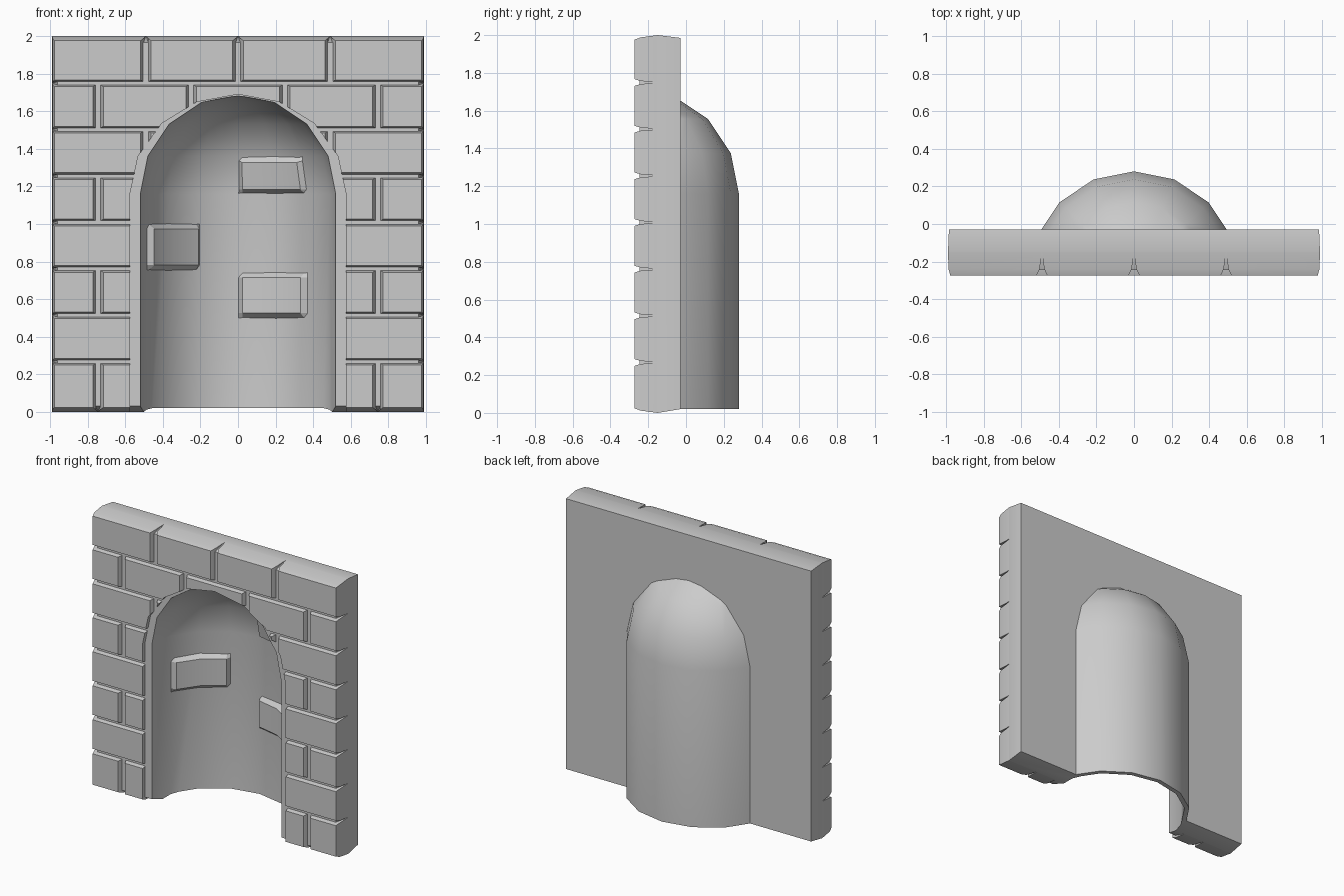
import bpy, bmesh, math
from math import sin, cos, radians

if "Cube" in bpy.data.objects:
    bpy.data.objects.remove(bpy.data.objects["Cube"], do_unlink=True)

STEP = radians(22.5)
CENTRE_Y = -0.28      # axis of the niche
SPRING_Z = 1.16       # height where the dome begins
INNER_R, OUTER_R = 0.527, 0.56
HALF_W, HEIGHT = 0.99, 2.0

stone = bpy.data.materials.new("grey_stone")
stone.use_nodes = True
colour = (0.6, 0.6, 0.6, 1)
stone.diffuse_color = colour
stone.node_tree.nodes["Principled BSDF"].inputs["Base Color"].default_value = colour


def finish(name, bm):
    bmesh.ops.recalc_face_normals(bm, faces=bm.faces[:])
    mesh = bpy.data.meshes.new(name)
    bm.to_mesh(mesh)
    bm.free()
    mesh.materials.append(stone)
    obj = bpy.data.objects.new(name, mesh)
    bpy.context.collection.objects.link(obj)
    return obj


def loft(bm, rings):
    """Closed solid skinned through rings of equal point count."""
    loops = [[bm.verts.new(p) for p in ring] for ring in rings]
    n = len(loops[0])
    for a, b in zip(loops, loops[1:]):
        for i in range(n):
            j = (i + 1) % n
            bm.faces.new((a[i], a[j], b[j], b[i]))
    bm.faces.new(loops[0])
    bm.faces.new(loops[-1])


def rect(y, x0, x1, z0, z1):
    return [(x0, y, z0), (x1, y, z0), (x1, y, z1), (x0, y, z1)]


def domed_column(name, r, z0, front=None):
    """Sixteen-sided column with a round cap, optionally cut off at a front plane."""
    bm = bmesh.new()
    levels = [(z0, r)] + [(SPRING_Z + r * sin(k * STEP), r * cos(k * STEP)) for k in range(4)]
    levels.append((SPRING_Z + r, 0.002))
    loft(bm, [[(q * sin(k * STEP), CENTRE_Y + q * cos(k * STEP), z) for k in range(16)]
              for z, q in levels])
    if front is not None:
        geom = bm.verts[:] + bm.edges[:] + bm.faces[:]
        bmesh.ops.bisect_plane(bm, geom=geom, plane_co=(0, front, 0),
                               plane_no=(0, 1, 0), clear_inner=True)
        bmesh.ops.holes_fill(bm, edges=[e for e in bm.edges if e.is_boundary], sides=0)
    return finish(name, bm)


def activate(obj):
    bpy.ops.object.select_all(action='DESELECT')
    obj.select_set(True)
    bpy.context.view_layer.objects.active = obj


def boolean(obj, other, operation):
    other.hide_render = True
    mod = obj.modifiers.new(operation.lower(), 'BOOLEAN')
    mod.operation = operation
    mod.solver = 'EXACT'
    mod.object = other
    activate(obj)
    bpy.ops.object.modifier_apply(modifier=mod.name)
    bpy.data.objects.remove(other, do_unlink=True)


def smooth(obj):
    activate(obj)
    bpy.ops.object.shade_smooth_by_angle(angle=radians(30))


# Wall backing with slightly bulged edges and recessed mortar face
bm = bmesh.new()
loft(bm, [rect(-0.03, -0.985, 0.985, 0.02, 1.985),
          rect(-0.15, -HALF_W, HALF_W, 0, HEIGHT),
          rect(-0.245, -0.96, 0.96, 0.03, 1.965)])
wall = finish("wall_and_niche", bm)

# Rounded niche shell joined to the wall and hollowed from the front
boolean(wall, domed_column("niche_shell", OUTER_R, 0.02, front=-0.1), 'UNION')
boolean(wall, domed_column("niche_hollow", INNER_R, -0.5), 'DIFFERENCE')
smooth(wall)

# Brick courses in running bond, each brick tapering toward its front
SEAMS = ([-0.745, -0.25, 0.25, 0.745], [-0.49, 0, 0.49])
SECTIONS = [  # y, joint inset x, joint inset z, outer inset x, outer inset z
    (-0.15, 0.001, 0.001, 0.0, 0.0),
    (-0.24, 0.012, 0.008, 0.003, 0.012),
    (-0.273, 0.028, 0.018, 0.012, 0.024)]
bm = bmesh.new()
for row in range(8):
    bottom = 0 if row == 0 else 0.02 + 0.247 * row
    top = HEIGHT if row == 7 else 0.02 + 0.247 * (row + 1)
    xs = [-HALF_W] + SEAMS[row % 2] + [HALF_W]
    for x0, x1 in zip(xs, xs[1:]):
        rings = []
        for y, jx, jz, ox, oz in SECTIONS:
            rings.append(rect(y,
                              x0 + (ox if x0 == -HALF_W else jx),
                              x1 - (ox if x1 == HALF_W else jx),
                              bottom + (oz if row == 0 else jz),
                              top - (oz if row == 7 else jz)))
        loft(bm, rings)
bricks = finish("wall_bricks", bm)

# Arch-shaped clearance around the niche opening
outline = [(0.575, -0.5)]
outline += [(0.575 * cos(k * STEP), SPRING_Z + 0.53 * sin(k * STEP)) for k in range(9)]
outline.append((-0.575, -0.5))
bm = bmesh.new()
loft(bm, [[(x, y, z) for x, z in outline] for y in (-0.5, 0.1)])
boolean(bricks, finish("arch_clearance", bm), 'DIFFERENCE')
smooth(bricks)


# Loose bricks showing through the curved niche lining
def niche_brick(name, start, z0, z1, domed=False):
    bm = bmesh.new()
    grid = []
    heights = (0, 0.12, 0.88, 1)
    turns = (0, 0.12, 1, 1.88, 2)
    for i, h in enumerate(heights):
        line = []
        for j, t in enumerate(turns):
            edge = i in (0, 3) or j in (0, 4)
            r = INNER_R + (0.004 if edge else -0.033)
            angle = (start + t) * STEP
            if domed:
                z, q = SPRING_Z + r * sin(h * STEP), r * cos(h * STEP)
            else:
                z, q = z0 + (z1 - z0) * h, r
            line.append(bm.verts.new((q * sin(angle), CENTRE_Y + q * cos(angle), z)))
        grid.append(line)
    for a, b in zip(grid, grid[1:]):
        for j in range(4):
            bm.faces.new((a[j], a[j + 1], b[j + 1], b[j]))
    obj = finish(name, bm)
    # Open patches must face the niche axis
    middle = obj.data.polygons[5]
    axis = middle.center.copy()
    axis.y -= CENTRE_Y
    axis.z = 0
    if middle.normal.dot(axis) > 0:
        obj.data.flip_normals()
    smooth(obj)


niche_brick("niche_brick_upper", 0, 0, 0, domed=True)
niche_brick("niche_brick_right", -3, 0.75, 1.005)
niche_brick("niche_brick_lower", 0, 0.495, 0.745)
